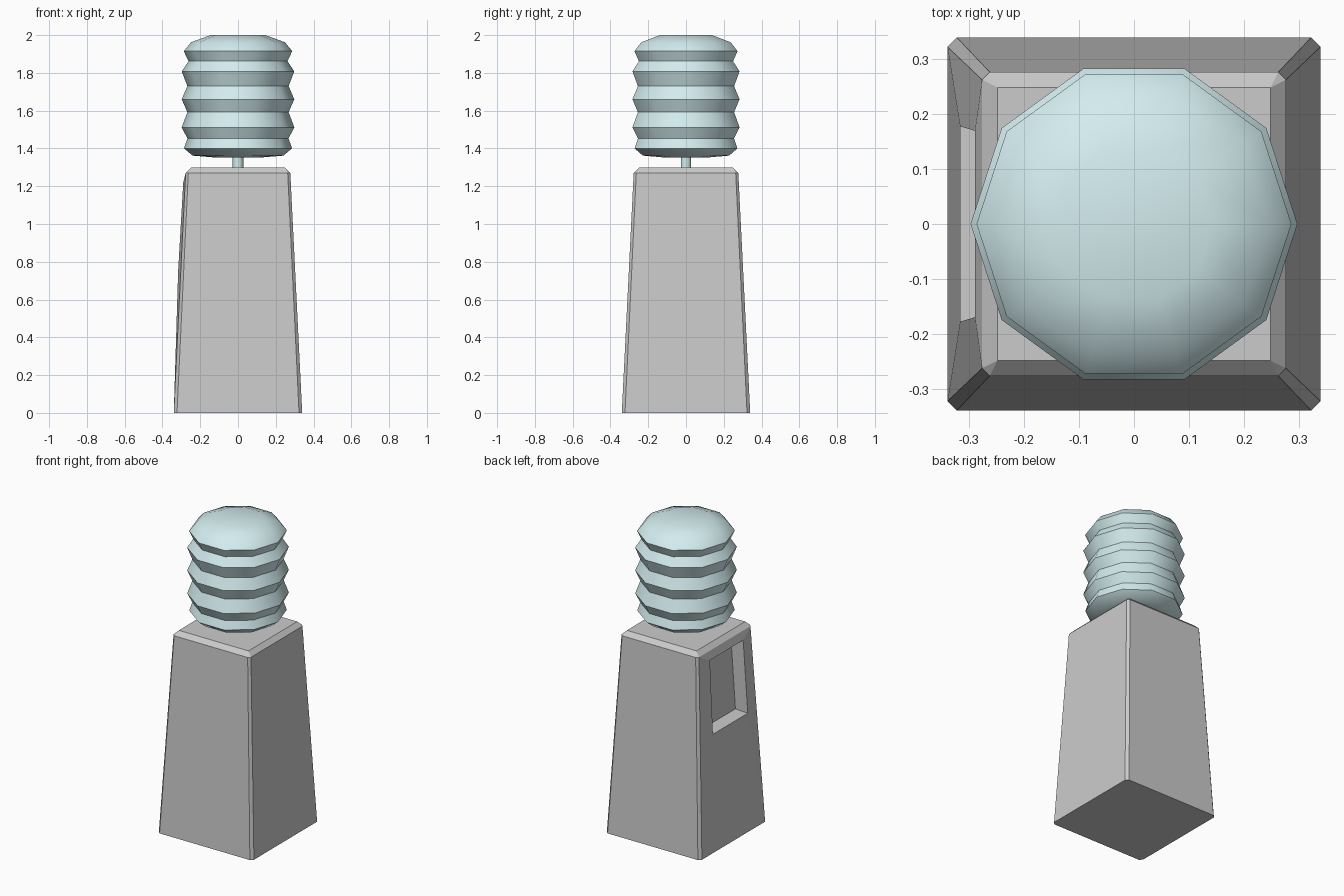
import bpy, bmesh, math

if "Cube" in bpy.data.objects:
    bpy.data.objects.remove(bpy.data.objects["Cube"])


def make_object(name, bm, material=None):
    bmesh.ops.remove_doubles(bm, verts=bm.verts, dist=1e-5)
    bmesh.ops.recalc_face_normals(bm, faces=bm.faces)
    mesh = bpy.data.meshes.new(name)
    bm.to_mesh(mesh)
    bm.free()
    obj = bpy.data.objects.new(name, mesh)
    bpy.context.collection.objects.link(obj)
    if material:
        mesh.materials.append(material)
    return obj


def bridge(bm, a, b, skip=()):
    n = len(a)
    for i in range(n):
        if i not in skip:
            j = (i + 1) % n
            bm.faces.new((a[i], a[j], b[j], b[i]))


def lathe(name, profile, sides, material):
    """Capped low-poly turned shape from (radius, z) pairs."""
    bm = bmesh.new()
    rings = []
    for r, z in profile:
        angles = [2 * math.pi * i / sides for i in range(sides)]
        rings.append([bm.verts.new((r * math.cos(a), r * math.sin(a), z)) for a in angles])
    for a, b in zip(rings, rings[1:]):
        bridge(bm, a, b)
    bm.faces.new(rings[0])
    bm.faces.new(rings[-1])
    obj = make_object(name, bm, material)
    bpy.ops.object.select_all(action='DESELECT')
    obj.select_set(True)
    bpy.context.view_layer.objects.active = obj
    bpy.ops.object.shade_smooth_by_angle(angle=math.radians(36.2))
    return obj


# Tapered pedestal with chamfered corners and top rim
bm = bmesh.new()


def square_ring(h, c, z):
    k = h - c
    pts = [(h, -k), (h, k), (k, h), (-k, h), (-h, k), (-h, -k), (-k, -h), (k, -h)]
    return [bm.verts.new((x, y, z)) for x, y in pts]


base = square_ring(0.34, 0.017, 0)
shoulder = square_ring(0.277, 0.014, 1.27)
top = square_ring(0.249, 0, 1.298)
bridge(bm, base, shoulder, skip=(4,))
bridge(bm, shoulder, top)
bm.faces.new(base)
bm.faces.new(top)

# Recessed niche in the left side
side = [base[4], base[5], shoulder[5], shoulder[4]]
opening = [(-0.317, 0.178, 0.75), (-0.317, -0.178, 0.75),
           (-0.29, -0.17, 1.218), (-0.29, 0.17, 1.218)]
lip = [bm.verts.new(p) for p in opening]
back = [bm.verts.new((x + 0.088, y, z + 0.005)) for x, y, z in opening]
bridge(bm, side, lip)
bridge(bm, lip, back)
bm.faces.new(back)
bmesh.ops.remove_doubles(bm, verts=bm.verts, dist=1e-5)
make_object("pedestal", bm)

# Ribbed head on a thin stem
blue = bpy.data.materials.new("pale_blue")
blue.diffuse_color = (0.65, 0.84, 0.86, 1)
blue.use_nodes = True
blue.node_tree.nodes["Principled BSDF"].inputs["Base Color"].default_value = blue.diffuse_color
head_profile = [(0.12, 1.352), (0.24, 1.362), (0.286, 1.40), (0.268, 1.453),
                (0.298, 1.512), (0.268, 1.592), (0.298, 1.66), (0.268, 1.73),
                (0.298, 1.808), (0.262, 1.862), (0.287, 1.915), (0.249, 1.962),
                (0.145, 2.0)]
lathe("ribbed_head", head_profile, 10, blue)
lathe("stem", [(0.028, 1.28), (0.028, 1.37)], 10, blue)
